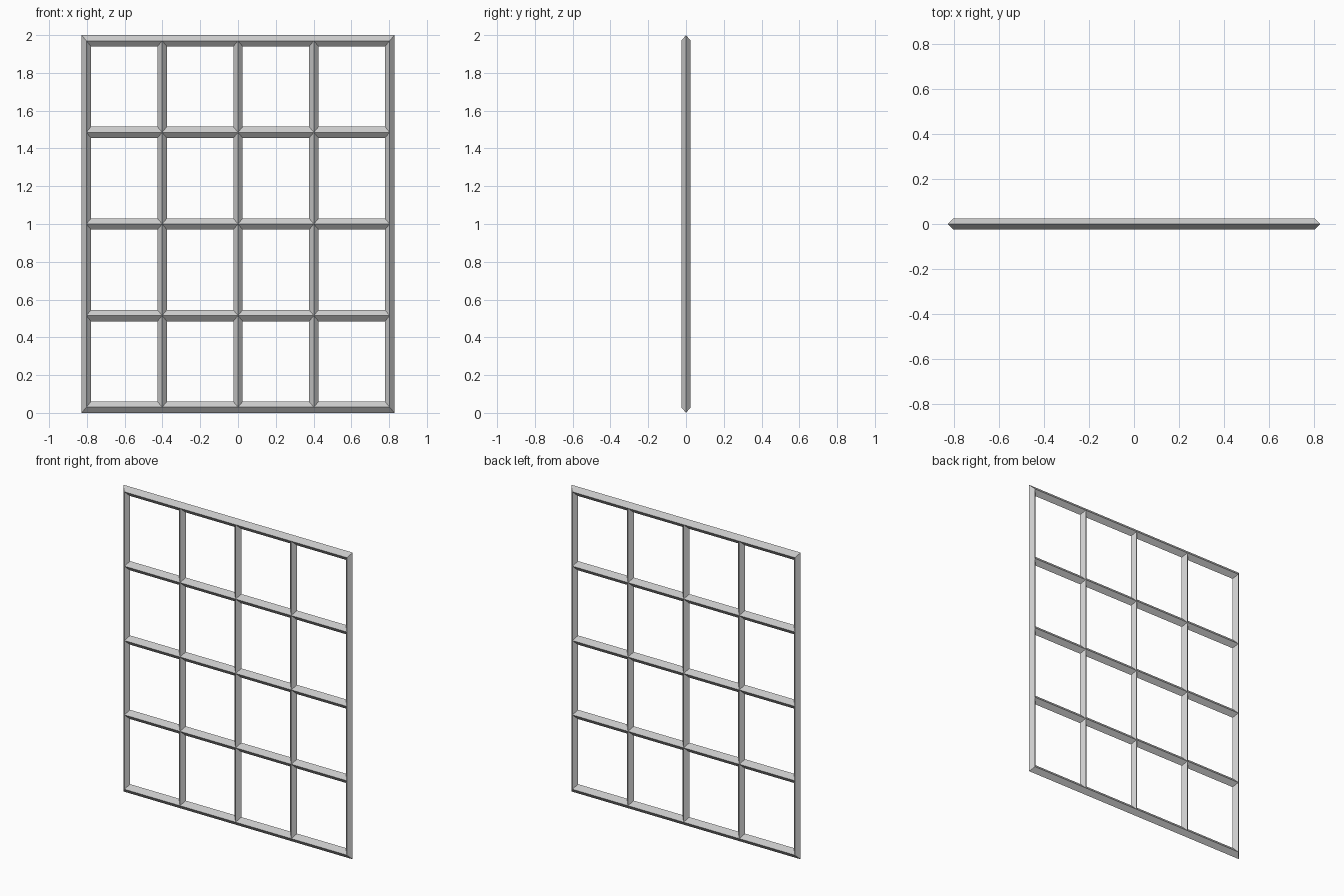
import bpy
from math import pi

if "Cube" in bpy.data.objects:
    bpy.data.objects.remove(bpy.data.objects["Cube"])

# Flat 4 x 4 lattice sheet, upright in the XZ plane
bpy.ops.mesh.primitive_grid_add(x_subdivisions=4, y_subdivisions=4, size=1.606,
                                location=(0, 0, 1), rotation=(pi / 2, 0, 0))
lattice = bpy.context.object
lattice.name = "window_lattice"

# Stretch taller than wide, so horizontal bars become slightly thicker
lattice.scale = (1, 1.208, 1)

# Diamond-section bars along every edge, mitred at the crossings
bars = lattice.modifiers.new("bars", 'WIREFRAME')
bars.thickness = 0.05
bars.offset = 0
bars.use_even_offset = True
bars.use_boundary = True
bars.use_replace = True
